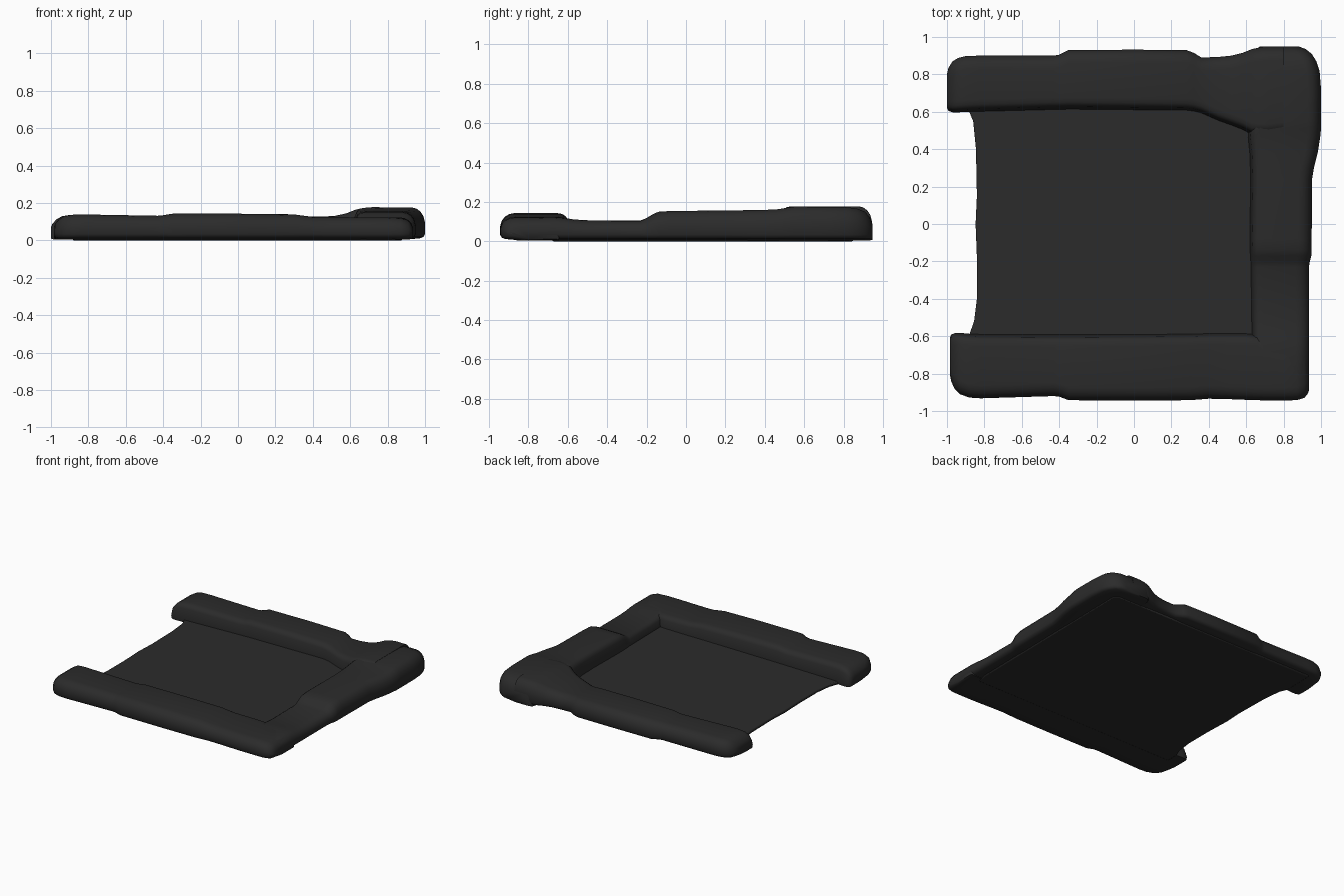
import bpy, bmesh, math

mat = bpy.data.materials.new("charcoal")
mat.diffuse_color = (0.024, 0.024, 0.024, 1)


def finish(name, bm):
    bmesh.ops.recalc_face_normals(bm, faces=bm.faces)
    me = bpy.data.meshes.new(name)
    bm.to_mesh(me)
    bm.free()
    ob = bpy.data.objects.new(name, me)
    bpy.context.collection.objects.link(ob)
    me.materials.append(mat)
    bpy.ops.object.select_all(action='DESELECT')
    ob.select_set(True)
    bpy.context.view_layer.objects.active = ob
    return ob


def rail(name, stations, place):
    """Loft a soft cushion section through stations (along, inner, outer, top)."""
    bm = bmesh.new()
    rings = []
    for a, i, o, t in stations:
        s = t / 0.14
        base = .012 + max(0, .1 - t) * .5
        sect = [(i - .005, base * .4), (i - .008, .03), (i + .006, t - .032 * s),
                (i + .014, t - .015 * s), (i + .030, t - .004 * s), (i + .055, t),
                (o - .07, t), (o - .045, t - .005 * s), (o - .025, t - .017 * s),
                (o - .009, t - .036 * s), (o, t - .065 * s),
                (o, base + .022), (o - .008, base + .007), (o - .025, base),
                (o - .10, base * .4)]
        rings.append([bm.verts.new(place(a, w, z)) for w, z in sect])
    n = len(rings[0])
    for r, q in zip(rings, rings[1:]):
        for k in range(n):
            bm.faces.new((r[k], r[(k + 1) % n], q[(k + 1) % n], q[k]))
    bm.faces.new(rings[0])
    bm.faces.new(rings[-1])
    finish(name, bm)
    bpy.ops.object.shade_smooth_by_angle(angle=math.radians(55))


# Thin sunken floor plate with a slightly concave left edge, tilted up to the right
outline = [(-.88, -.68), (.84, -.68), (.86, -.6), (.88, .82), (.84, .85), (-.88, .85),
           (-.885, .61), (-.86, .55), (-.845, .4), (-.84, .15), (-.847, 0),
           (-.84, -.18), (-.84, -.4), (-.855, -.52), (-.88, -.59)]
bm = bmesh.new()
face = bm.faces.new([bm.verts.new((x, y, 0)) for x, y in outline])
ext = bmesh.ops.extrude_face_region(bm, geom=[face])
for v in ext["geom"]:
    if isinstance(v, bmesh.types.BMVert):
        v.co.z = .024 + .012 * (v.co.x + .88)
floor = finish("floor_plate", bm)
bev = floor.modifiers.new("soft_edge", 'BEVEL')
bev.width, bev.segments, bev.limit_method = .008, 2, 'ANGLE'
bev.angle_limit = math.radians(50)
bpy.ops.object.shade_smooth_by_angle(angle=math.radians(50))

# Back rail, with a wider middle, a cut-off inner corner and a rise to the big corner
rail("back_rail", [
    (-1.0, .63, .80, .07), (-.992, .613, .835, .09), (-.97, .605, .87, .113),
    (-.94, .605, .888, .130), (-.90, .607, .898, .136), (-.83, .61, .90, .137),
    (-.43, .62, .90, .130), (-.40, .62, .905, .132), (-.35, .622, .93, .142),
    (.0, .618, .932, .143), (.28, .615, .93, .140), (.32, .61, .915, .134),
    (.36, .60, .89, .128), (.45, .56, .893, .127), (.52, .535, .90, .132),
    (.58, .512, .915, .145), (.63, .485, .935, .165), (.67, .48, .943, .174),
    (.72, .48, .946, .178), (.80, .49, .946, .177)],
    lambda a, w, z: (a, w, z))

# Front rail, inner side tucked under the right rail at the corner
rail("front_rail", [
    (-.985, .62, .80, .07), (-.978, .60, .84, .09), (-.96, .592, .88, .112),
    (-.93, .59, .91, .130), (-.88, .595, .928, .138), (-.82, .598, .932, .139),
    (-.43, .60, .92, .132), (-.40, .60, .923, .135), (-.35, .60, .942, .143),
    (.0, .598, .944, .143), (.30, .595, .942, .139), (.40, .592, .934, .126),
    (.50, .592, .936, .125), (.60, .592, .94, .124), (.66, .595, .942, .124),
    (.70, .63, .943, .124), (.80, .65, .943, .124),
    (.87, .65, .942, .120), (.91, .65, .93, .108), (.928, .65, .91, .085),
    (.935, .66, .89, .07)],
    lambda a, w, z: (a, -w, z))

# Right rail: low at the front, stepping up towards the big back corner
rail("right_rail", [
    (-.86, .66, .925, .112), (-.80, .645, .935, .120), (-.68, .636, .936, .1235),
    (-.62, .635, .936, .119), (-.57, .635, .936, .111), (-.50, .634, .936, .107),
    (-.23, .63, .935, .106), (-.20, .63, .94, .118), (-.17, .628, .948, .137),
    (-.14, .627, .95, .150), (-.08, .625, .95, .154), (.24, .63, .952, .157),
    (.30, .628, .962, .158), (.38, .625, .982, .159), (.46, .617, .995, .162),
    (.51, .62, 1.0, .170), (.55, .64, 1.0, .176), (.72, .65, 1.0, .175),
    (.82, .65, .992, .173), (.87, .65, .975, .166), (.91, .65, .95, .150),
    (.935, .66, .918, .120), (.948, .68, .885, .085)],
    lambda a, w, z: (w, a, z))
